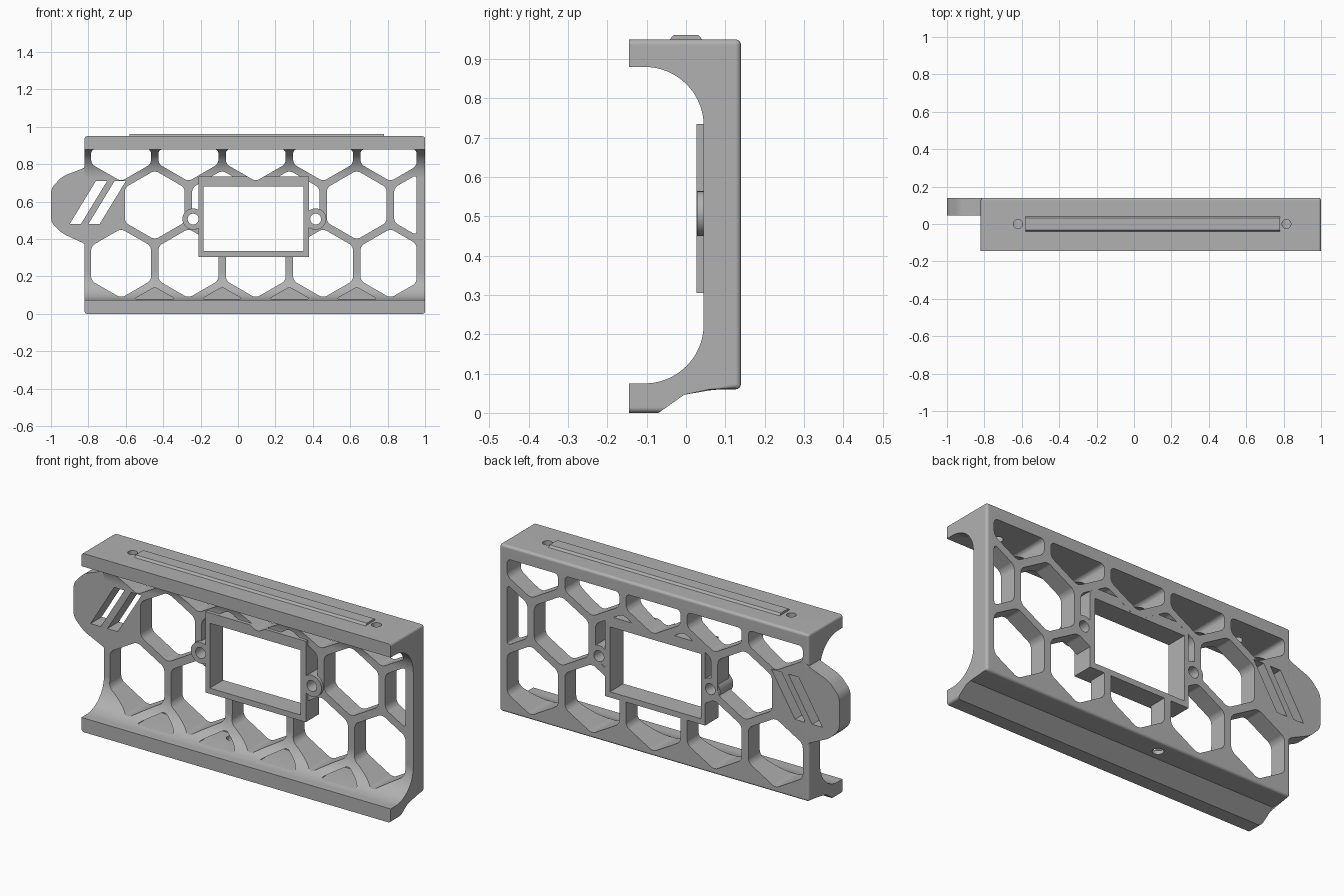
import bpy
import bmesh
from math import sin, cos, pi, radians
from mathutils import Vector

cube = bpy.data.objects.get("Cube")
if cube:
    bpy.data.objects.remove(cube, do_unlink=True)

GREY = (0.44, 0.44, 0.44, 1)
mat = bpy.data.materials.new("plain grey")
mat.use_nodes = True
mat.diffuse_color = GREY
mat.node_tree.nodes["Principled BSDF"].inputs["Base Color"].default_value = GREY

FRONT, WALL, BACK = -0.145, 0.045, 0.14
LEFT, RIGHT = -0.82, 1.0
FLUSH = BACK - 0.0005


def arc(cx, cy, r, a0, a1, n=20):
    """Points of an arc, angles in degrees."""
    steps = [radians(a0 + (a1 - a0) * i / n) for i in range(n + 1)]
    return [(cx + r * cos(a), cy + r * sin(a)) for a in steps]


def add_prism(bm, points, a, b, axis="y", rounding=0.0):
    """Extrude a closed outline from a to b along an axis, rounding its corners."""
    place = {"x": lambda u, v, t: (t, u, v),
             "y": lambda u, v, t: (u, t, v),
             "z": lambda u, v, t: (u, v, t)}[axis]
    start = [bm.verts.new(place(u, v, a)) for u, v in points]
    end = [bm.verts.new(place(u, v, b)) for u, v in points]
    bm.faces.new(start)
    bm.faces.new(end[::-1])
    n = len(points)
    for i in range(n):
        j = (i + 1) % n
        bm.faces.new((start[j], start[i], end[i], end[j]))
    if rounding:
        edges = [bm.edges.get((s, e)) for s, e in zip(start, end)]
        bmesh.ops.bevel(bm, geom=edges, offset=rounding, segments=5,
                        profile=0.5, affect='EDGES', clamp_overlap=True)


def make(name, bm):
    bmesh.ops.recalc_face_normals(bm, faces=bm.faces)
    mesh = bpy.data.meshes.new(name)
    bm.to_mesh(mesh)
    bm.free()
    mesh.materials.append(mat)
    obj = bpy.data.objects.new(name, mesh)
    bpy.context.collection.objects.link(obj)
    return obj


def prism(name, *args, **kw):
    bm = bmesh.new()
    add_prism(bm, *args, **kw)
    return make(name, bm)


def activate(obj):
    bpy.ops.object.select_all(action='DESELECT')
    obj.select_set(True)
    bpy.context.view_layer.objects.active = obj


def cut(obj, cutter):
    activate(obj)
    mod = obj.modifiers.new("cut", 'BOOLEAN')
    mod.operation = 'DIFFERENCE'
    mod.solver = 'EXACT'
    mod.object = cutter
    bpy.ops.object.modifier_apply(modifier=mod.name)


def clip(points, axis, limit, keep_below=True):
    """Trim an outline at a straight line."""
    sign = 1 if keep_below else -1
    out = []
    for p, q in zip(points, points[1:] + points[:1]):
        dp, dq = sign * (limit - p[axis]), sign * (limit - q[axis])
        if dp >= 0:
            out.append(p)
        if dp * dq < 0:
            t = dp / (dp - dq)
            out.append((p[0] + t * (q[0] - p[0]), p[1] + t * (q[1] - p[1])))
    return out


def rect(x0, x1, y0, y1):
    return [(x0, y0), (x1, y0), (x1, y1), (x0, y1)]


def circle(x, y, r):
    return arc(x, y, r, 0, 350, 35)


# C-shaped body profile swept along x
profile = [(FRONT, 0), (-0.07, 0), (0.015, 0.06), (BACK, 0.06), (BACK, 0.95),
           (FRONT, 0.95), (FRONT, 0.88)]
profile += arc(-0.105, 0.73, 0.15, 90, 0) + arc(-0.105, 0.225, 0.15, 0, -90)
profile += [(FRONT, 0.075)]
bm = bmesh.new()
add_prism(bm, profile, LEFT, RIGHT, axis="x")
outer = []
for e in bm.edges:
    a, b = (v.co for v in e.verts)
    at_end = abs(a.x - b.x) < 1e-4
    along_lip = at_end and abs(a.z - b.z) < 1e-4 and (a.z > 0.94 or a.z < 0.07)
    if along_lip or (a.y > 0.139 and b.y > 0.139):
        outer.append(e)
bmesh.ops.bevel(bm, geom=outer, offset=0.014, segments=4, profile=0.5,
                affect='EDGES', clamp_overlap=True)
body = make("body", bm)

# Honeycomb openings
PITCH, ROW, RADIUS = 0.36, 0.312, 0.185


def cell(x, z):
    pts = [(x + RADIUS * cos(radians(a)), z + RADIUS * sin(radians(a)))
           for a in range(30, 390, 60)]
    return clip(clip(pts, 1, 0.88), 0, 0.955)


bm = bmesh.new()
for i in range(5):
    wide, shifted = -0.625 + PITCH * i, -0.445 + PITCH * i
    for x, z in ((wide, 0.27), (shifted, 0.27 + ROW), (wide, 0.27 + 2 * ROW)):
        add_prism(bm, cell(x, z), -0.2, 0.2, rounding=0.022)
    # Shallow pockets in the lower curve
    if i < 4:
        pocket = clip(cell(shifted, 0.27 - ROW), 1, 0.08, keep_below=False)
        add_prism(bm, pocket, -0.2, 0.11, rounding=0.015)
honeycomb = make("honeycomb_cutter", bm)

# Window and screw holes
BOSSES = (-0.24, 0.415)
BOSS_Z = 0.507
bm = bmesh.new()
add_prism(bm, rect(-0.185, 0.35, 0.335, 0.68), -0.2, 0.2)
for x in BOSSES:
    add_prism(bm, circle(x, BOSS_Z, 0.029), -0.21, 0.21)
window = make("window_cutter", bm)

# Holes through the top and bottom rails
bm = bmesh.new()
for x in (-0.62, 0.815):
    add_prism(bm, circle(x, 0, 0.024), 0.7, 1.1, axis="z")
add_prism(bm, circle(-0.085, 0.07, 0.027), -0.1, 0.1, axis="z")
rail_holes = make("rail_hole_cutter", bm)

for cutter in (honeycomb, window, rail_holes):
    cut(body, cutter)

# Window frame and its screw bosses
frame = prism("window_frame", rect(-0.21, 0.38, 0.305, 0.735), 0.027, FLUSH)
notch = prism("notch_cutter", cell(0.095, 0.27 + 2 * ROW), -0.2, 0.2, rounding=0.022)
cut(frame, window)
cut(frame, notch)
bosses = []
for side, x in zip(("right", "left"), BOSSES):
    boss = prism(side + "_screw_boss", circle(x, BOSS_Z, 0.057), 0.0275, FLUSH - 0.0005)
    cut(boss, window)
    bosses.append(boss)

# Side tab with slanted vents
tab = prism("side_tab", [(-0.79, 0.83), (-0.81, 0.785), (-0.94, 0.735), (-1.0, 0.67),
                         (-1.0, 0.49), (-0.94, 0.43), (-0.81, 0.37), (-0.79, 0.32)],
            WALL + 0.0005, FLUSH, rounding=0.03)
bm = bmesh.new()
for x in (-0.87, -0.77):
    add_prism(bm, [(x - 0.03, 0.48), (x + 0.03, 0.48), (x + 0.17, 0.71), (x + 0.11, 0.71)],
              -0.2, 0.2)
vents = make("vent_cutter", bm)
cut(body, vents)
cut(tab, vents)

# Raised strip on the top rail, with tapered sides
strip = prism("top_strip", [(-0.042, 0.949), (0.042, 0.949), (0.032, 0.961), (-0.032, 0.961)],
              -0.58, 0.78, axis="x")

for cutter in (honeycomb, window, rail_holes, notch, vents):
    bpy.data.objects.remove(cutter, do_unlink=True)

# Smooth curves, crisp edges
for obj in [body, frame, tab, strip] + bosses:
    activate(obj)
    bpy.ops.object.shade_smooth_by_angle(angle=radians(25))
    obj.modifiers.new("even_shading", 'WEIGHTED_NORMAL').keep_sharp = True
